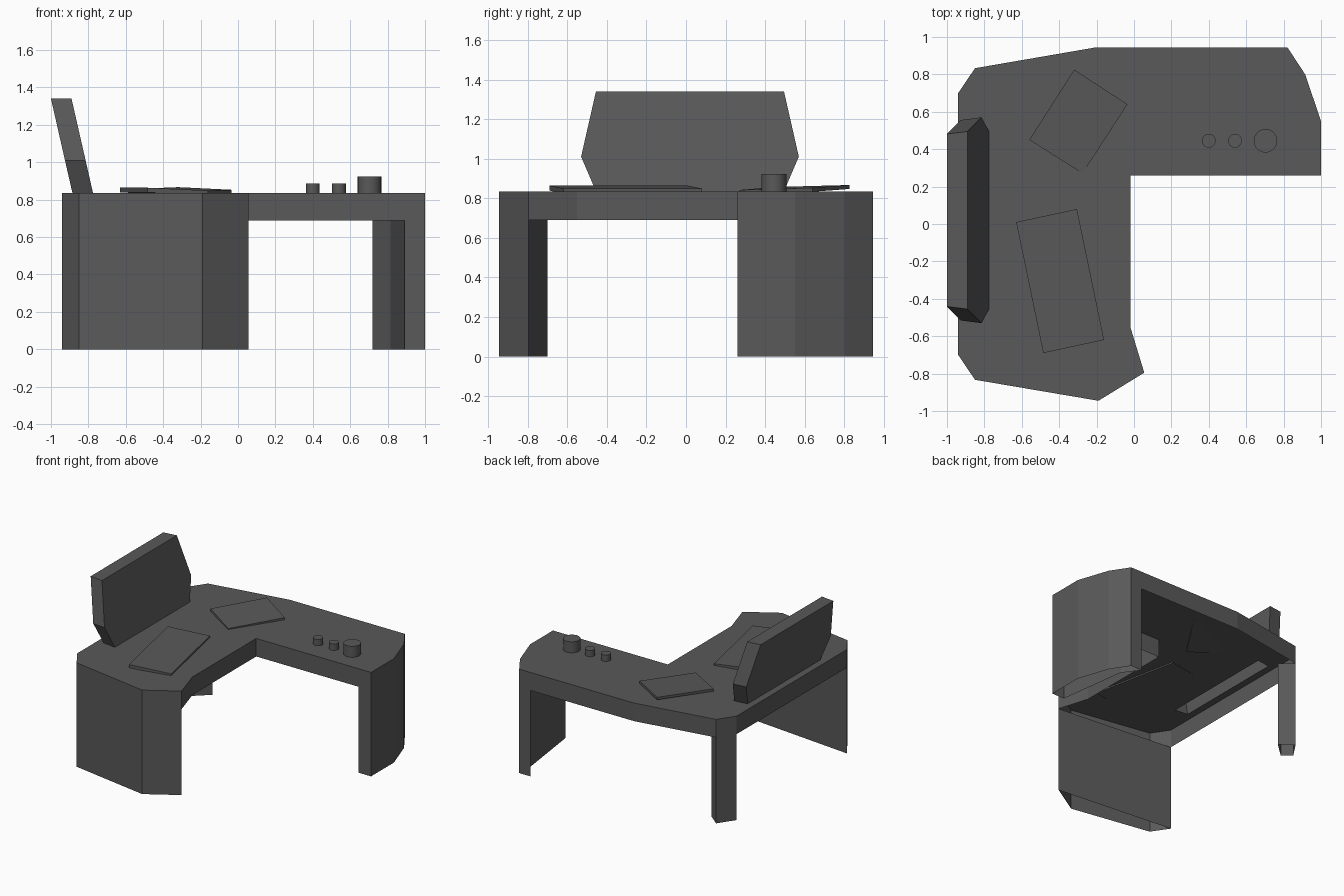
import bpy, bmesh, math
from mathutils import Vector

if "Cube" in bpy.data.objects:
    bpy.data.objects.remove(bpy.data.objects["Cube"])

TOP, RAIL = 0.835, 0.69

grey = bpy.data.materials.new("dark grey")
grey.diffuse_color = (0.1, 0.1, 0.1, 1)
grey.use_nodes = True
grey.node_tree.nodes["Principled BSDF"].inputs["Base Color"].default_value = grey.diffuse_color


def finish(bm, name, recalc=True):
    if recalc:
        bmesh.ops.recalc_face_normals(bm, faces=bm.faces[:])
    me = bpy.data.meshes.new(name)
    bm.to_mesh(me)
    bm.free()
    me.materials.append(grey)
    ob = bpy.data.objects.new(name, me)
    bpy.context.collection.objects.link(ob)
    return ob


def walls(bm, outline, z0, z1):
    """Open tube of vertical walls, outline given clockwise from above."""
    lo = [bm.verts.new((x, y, z0)) for x, y in outline]
    hi = [bm.verts.new((x, y, z1)) for x, y in outline]
    n = len(outline)
    for i in range(n):
        j = (i + 1) % n
        bm.faces.new((lo[j], lo[i], hi[i], hi[j]))
    return hi


def loop_edges(bm, vs):
    return [bm.edges.get((a, b)) or bm.edges.new((a, b))
            for a, b in zip(vs, vs[1:] + vs[:1])]


# L-shaped desktop: top with a slot under the screen, open underneath
outline = [(-0.94, 0.70), (-0.85, 0.833), (-0.20, 0.945), (0.82, 0.945),
           (0.915, 0.80), (1.0, 0.55), (1.0, 0.26), (-0.02, 0.26),
           (-0.02, -0.55), (0.055, -0.795), (-0.19, -0.945),
           (-0.85, -0.833), (-0.94, -0.70)]
slot = [(-0.885, -0.44), (-0.885, 0.48), (-0.775, 0.495), (-0.775, -0.455)]
bm = bmesh.new()
rim = walls(bm, outline, RAIL, TOP)
hole = [bm.verts.new((x, y, TOP)) for x, y in slot]
edges = loop_edges(bm, rim) + loop_edges(bm, hole)
bmesh.ops.triangle_fill(bm, use_beauty=True, edges=edges, normal=(0, 0, 1))
bm.normal_update()
for f in bm.faces:
    if f.normal.z < -0.5:
        f.normal_flip()
finish(bm, "desktop", recalc=False)

# Legs: hollow panels below the desktop
legs = {
    "front_leg": [(-0.94, -0.70), (0.055, -0.795), (-0.19, -0.945), (-0.85, -0.833)],
    "right_leg": [(0.72, 0.945), (0.82, 0.945), (0.915, 0.80), (1.0, 0.55),
                  (1.0, 0.26), (0.89, 0.26), (0.815, 0.815)],
    "back_corner_leg": [(-0.94, 0.70), (-0.85, 0.833), (-0.75, 0.75), (-0.87, 0.64)],
}
for name, pts in legs.items():
    bm = bmesh.new()
    walls(bm, pts, 0, RAIL)
    finish(bm, name, recalc=False)

# Leaning screen: six-sided outline, open at the bottom over the slot
profile = [(TOP, -0.885, 0.475), (1.01, -0.925, 0.55), (1.34, -1.0, 0.475)]
bm = bmesh.new()
faces = []
for dx, inset in ((0, 0.014), (0.11, 0)):
    side = [(x + dx, h - inset, z) for z, x, h in profile]
    ring = [(x, 0.02 + h, z) for x, h, z in side]
    ring += [(x, 0.02 - h, z) for x, h, z in reversed(side)]
    faces.append([bm.verts.new(p) for p in ring])
back, front = faces
bm.faces.new(back)
bm.faces.new(front[::-1])
for i in range(5):
    bm.faces.new((back[i + 1], back[i], front[i], front[i + 1]))
finish(bm, "screen")

# Thin tilted pads on the desk
pads = {
    "back_pad": ([(-0.32, 0.825, 0.867), (-0.035, 0.64, 0.853),
                  (-0.275, 0.27, 0.842), (-0.56, 0.45, 0.857)], 0.02),
    "front_pad": ([(-0.63, 0.01, 0.864), (-0.305, 0.08, 0.849),
                   (-0.16, -0.62, 0.849), (-0.485, -0.69, 0.864)], 0.025),
}
for name, (pts, t) in pads.items():
    bm = bmesh.new()
    hi = [bm.verts.new(p) for p in pts]
    lo = [bm.verts.new(Vector(p) - Vector((0, 0, t))) for p in pts]
    bm.faces.new(hi)
    bm.faces.new(lo[::-1])
    for i in range(4):
        j = (i + 1) % 4
        bm.faces.new((hi[i], lo[i], lo[j], hi[j]))
    finish(bm, name)

# Row of cups
for i, (x, r, top) in enumerate([(0.40, 0.037, 0.886), (0.54, 0.037, 0.886),
                                 (0.703, 0.063, 0.923)]):
    bpy.ops.mesh.primitive_cylinder_add(vertices=24, radius=r, depth=top - TOP,
                                        location=(x, 0.445, (top + TOP) / 2))
    cup = bpy.context.object
    cup.name = f"cup_{i + 1}"
    cup.data.materials.append(grey)
    bpy.ops.object.shade_smooth_by_angle(angle=math.radians(30))
